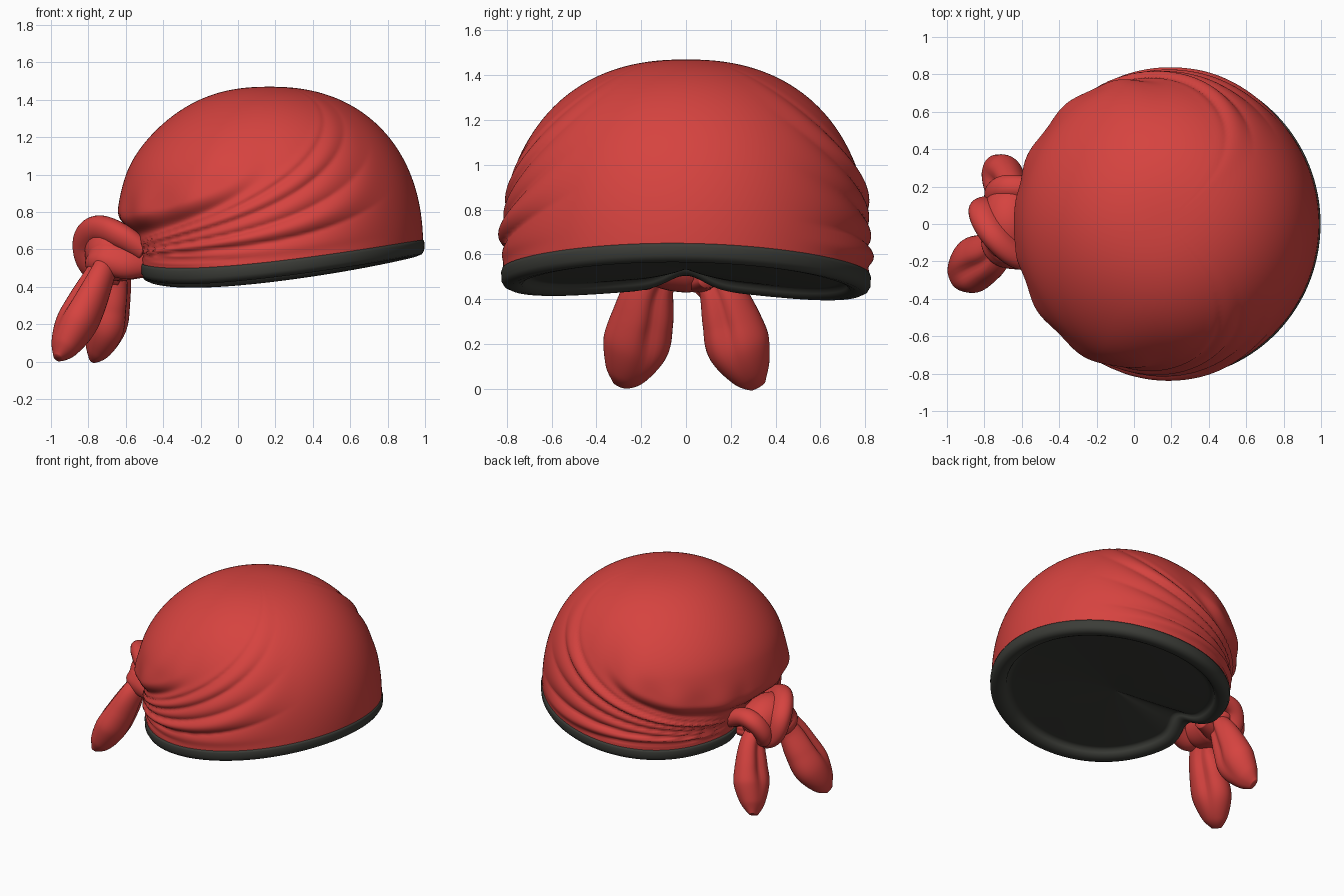
import bpy, bmesh, math
from mathutils import Vector

if "Cube" in bpy.data.objects:
    bpy.data.objects.remove(bpy.data.objects["Cube"])

def material(name, col):
    m = bpy.data.materials.new(name)
    m.diffuse_color = (*col, 1)
    m.use_nodes = True
    m.node_tree.nodes["Principled BSDF"].inputs["Base Color"].default_value = m.diffuse_color
    return m

RED = material("red_cloth", (0.67, 0.056, 0.05))
DARK = material("dark_lining", (0.044, 0.046, 0.039))

def smooth(e0, e1, v):
    t = min(1, max(0, (v - e0) / (e1 - e0)))
    return t * t * (3 - 2 * t)

def gauss(v, w):
    return math.exp(-(v / w) ** 2)

def loft(name, rings, mat, cap_start=False, cap_end=False):
    """Skin a list of closed rings into one smooth object."""
    bm = bmesh.new()
    vs = [[bm.verts.new(p) for p in r] for r in rings]
    n = len(vs[0])
    for r0, r1 in zip(vs, vs[1:]):
        for i in range(n):
            j = (i + 1) % n
            bm.faces.new((r0[i], r0[j], r1[j], r1[i]))
    for flag, ring in ((cap_start, vs[0]), (cap_end, vs[-1])):
        if flag:
            c = bm.verts.new(sum((v.co for v in ring), Vector()) / n)
            for i in range(n):
                bm.faces.new((ring[i], ring[(i + 1) % n], c))
    bmesh.ops.recalc_face_normals(bm, faces=bm.faces[:])
    me = bpy.data.meshes.new(name)
    bm.to_mesh(me)
    bm.free()
    me.materials.append(mat)
    for p in me.polygons:
        p.use_smooth = True
    ob = bpy.data.objects.new(name, me)
    bpy.context.collection.objects.link(ob)
    return ob

# ---------- cap shape: a = angle around (0 is +x), z = height ----------
CX, Z0, ZTOP = 0.17, 0.60, 1.47

def back_angle(a):
    return abs(math.pi - (a % (2 * math.pi)))

def rim_bottom(a):
    c, b = math.cos(a), back_angle(a)
    return (0.435 + 0.10 * c + 0.03 * c * c - 0.012 * math.sin(a)
            + 0.075 * gauss(b, 0.8) + 0.065 * gauss(b, 0.18))

def rim_top(a):
    return rim_bottom(a) + 0.083

def radius(a, z):
    b = back_angle(a)
    side = 1 if math.sin(a) > 0 else -1
    h = min(1, (z - Z0) / (ZTOP - Z0))
    n = 2.25 + 0.1 * (1 - math.cos(a)) / 2
    R = 0.80 + 0.02 * math.cos(a) + 0.018 * math.sin(a) ** 2
    r = R * (1 - max(h, 0) ** n) ** (1 / n)
    s = b * 0.82
    # tucked-in nape with a dent under the knot
    tuck = 1 - smooth(0.56, 0.82, z)
    r -= tuck * (0.075 * gauss(b, 0.8) + 0.06 * gauss(b, 0.2))
    # crown puffing out over the wrapped band at the back
    ez = 0.68 + 0.10 * s ** 2 + 0.05 * s ** 5
    near = 1 - smooth(0.9, 1.3, s)
    r += 0.045 * smooth(ez - 0.02, ez + 0.09, z) * near * (1 - smooth(0.45, 0.95, h))
    r -= 0.014 * gauss(z - ez, 0.03) * near * smooth(0.05, 0.3, b)
    # short pleats gathered above the band
    r += 0.008 * math.sin(b * 15 + side) * gauss(z - ez - 0.1, 0.1) * near * smooth(0.1, 0.3, b)
    # long folds rising in curves from the knot toward the front
    q = (z - 0.54) / (0.06 + 0.1 * s + 0.095 * s ** 3)
    f = q * 13 + 0.6 * math.sin(2.6 * s + side) + 0.6 * side
    idx = math.floor(f / math.pi)
    amp = 0.026 + 0.010 * math.sin(idx * 2.4 + side)
    mask = (smooth(0.15, 0.5, s) * (1 - smooth(1.45, 2.1, s))
            * (1 - smooth(0.85, 1.2, q)) * smooth(0.0, 0.07, z - rim_top(a)))
    r += mask * (amp * abs(math.sin(f)) ** 0.8 - 0.013)
    return max(r, 0)

def pt(a, r, z):
    return Vector((CX + r * math.cos(a), r * math.sin(a), z))

SEG = 256
ANG = [2 * math.pi * i / SEG for i in range(SEG)]

# red cloth dome
rings = []
for k in range(115):
    t = math.sin(k / 115 * math.pi / 2)
    ring = []
    for a in ANG:
        z = rim_top(a) - 0.01
        z += (ZTOP - z) * t
        ring.append(pt(a, radius(a, z), z))
    rings.append(ring)
loft("cloth_cap", rings, RED, cap_end=True)

# dark rolled rim closed by a shallow, nearly flat lining
lip = [(-0.02, 0.082), (0.003, 0.085), (0.008, 0.07), (0.006, 0.03), (-0.006, 0.01),
       (-0.03, 0.0), (-0.06, 0.002), (-0.085, 0.012), (-0.098, 0.03), (-0.103, 0.05)]
edge = [radius(a, rim_top(a)) for a in ANG]
rings = [[pt(a, e + dr, rim_bottom(a) + dz) for a, e in zip(ANG, edge)] for dr, dz in lip]
for k in range(1, 24):
    t = k / 24
    rings.append([pt(a, (e - 0.108) * (1 - t),
                     (rim_bottom(a) + 0.053) * (1 - t) + (0.515 + 0.02 * t) * t)
                  for a, e in zip(ANG, edge)])
loft("rim_and_lining", rings, DARK, cap_end=True)

# ---------- knot and tails: swept rolls of cloth ----------
def catmull(p, i, t):
    g = lambda k: p[min(max(k, 0), len(p) - 1)]
    return [0.5 * (2 * b + (c - a) * t + (2 * a - 5 * b + 4 * c - d) * t * t
                   + (3 * b - a - 3 * c + d) * t ** 3)
            for a, b, c, d in zip(g(i - 1), g(i), g(i + 1), g(i + 2))]

def sweep(name, pts, ref, creases=(), depth=0.15, steps=10, sides=40):
    """Points are x, y, z, half width, half depth."""
    path = [catmull(pts, i, k / steps) for i in range(len(pts) - 1) for k in range(steps)]
    path.append(list(pts[-1]))
    side = Vector(ref)
    rings = []
    for i, p in enumerate(path):
        q0, q1 = path[max(i - 1, 0)], path[min(i + 1, len(path) - 1)]
        tan = (Vector(q1[:3]) - Vector(q0[:3])).normalized()
        side = (side - tan * side.dot(tan)).normalized()
        nor = tan.cross(side)
        fade = 1 - smooth(0.35, 0.8, i / len(path)) * 0.9
        ring = []
        for k in range(sides):
            g = 2 * math.pi * k / sides
            m = 1
            for c in creases:
                dlt = (g - c + math.pi) % (2 * math.pi) - math.pi
                m -= depth * fade * gauss(dlt, 0.3)
            ring.append(Vector(p[:3]) + side * (p[3] * m * math.cos(g))
                        + nor * (p[4] * m * math.sin(g)))
        rings.append(ring)
    return loft(name, rings, RED, True, True)

# hanging tails
sweep("tail_front", [(-.69, -.08, .58, .06, .06), (-.745, -.16, .45, .11, .085),
      (-.81, -.195, .31, .14, .108), (-.87, -.225, .19, .148, .112),
      (-.93, -.265, .075, .098, .075), (-.965, -.29, .02, .04, .025)],
      (0, 1, 0), creases=(1.2, 4.3), depth=0.28)
sweep("tail_rear", [(-.65, .08, .57, .06, .06), (-.65, .155, .44, .10, .08),
      (-.672, .20, .31, .13, .10), (-.70, .235, .19, .142, .11),
      (-.745, .285, .075, .095, .075), (-.775, .32, .015, .04, .025)],
      (0, 1, 0), creases=(1.9, 5.0), depth=0.28)

# knot: a core lump with three rolls wrapped over it
sweep("knot_core", [(-.64, -.20, .56, .03, .03), (-.65, -.14, .57, .12, .12),
      (-.67, 0, .59, .16, .15), (-.65, .14, .58, .12, .12), (-.64, .20, .57, .03, .03)], (0, 0, 1))
sweep("knot_over_wrap", [(-.50, -.17, .58, .08, .06), (-.62, -.14, .65, .11, .075),
      (-.715, -.05, .675, .125, .08), (-.765, .04, .62, .125, .08),
      (-.74, .07, .52, .11, .07), (-.62, .08, .46, .08, .05)],
      (0.3, -0.8, 0.3), creases=(1.4, 4.7))
sweep("knot_side_wrap", [(-.48, .17, .58, .07, .06), (-.60, .17, .63, .09, .07),
      (-.69, .165, .61, .095, .07), (-.72, .12, .52, .09, .065), (-.62, .09, .47, .05, .05)],
      (0, 0.9, 0.3), creases=(1.5, 4.6))
sweep("knot_under_wrap", [(-.50, .10, .50, .05, .05), (-.65, .05, .50, .07, .07),
      (-.74, -.07, .54, .09, .075), (-.71, -.15, .56, .09, .07),
      (-.60, -.17, .53, .09, .07), (-.49, -.15, .53, .07, .05)],
      (0, 0, 1), creases=(1.5, 4.6))
